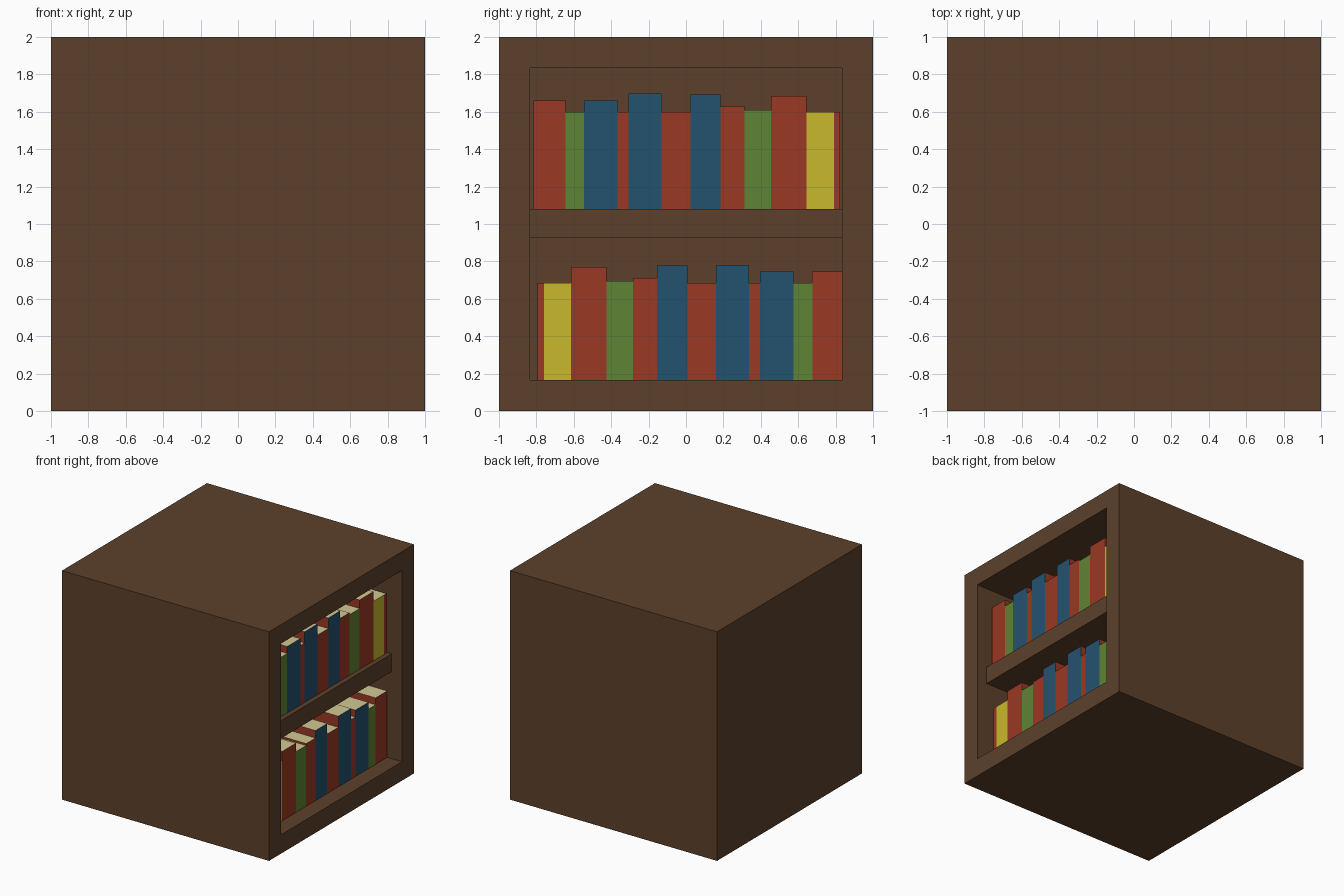
import bpy, bmesh
from mathutils import Vector

if "Cube" in bpy.data.objects:
    bpy.data.objects.remove(bpy.data.objects["Cube"])

WALL = 0.165      # frame thickness
BACK_X = 0.35     # inner back wall
SHELF_X = 0.90    # front edge of the shelf
BOOK_X = 0.857    # front of the book spines


def material(name, hex_code):
    def lin(c):
        return c / 12.92 if c <= 0.04045 else ((c + 0.055) / 1.055) ** 2.4
    rgb = [lin(int(hex_code[i:i + 2], 16) / 255) for i in (0, 2, 4)]
    m = bpy.data.materials.new(name)
    m.diffuse_color = (*rgb, 1)
    m.use_nodes = True
    m.node_tree.nodes["Principled BSDF"].inputs["Base Color"].default_value = m.diffuse_color
    return m


wood = material("brown wood", "5c402b")
pages = material("cream pages", "d2c892")
covers = {
    "red": material("red cover", "9a3823"),
    "blue": material("blue cover", "24526f"),
    "green": material("green cover", "5f8435"),
    "yellow": material("yellow cover", "c9b92c"),
}


def finish(bm, name, mats):
    me = bpy.data.meshes.new(name)
    bm.to_mesh(me)
    bm.free()
    for m in mats:
        me.materials.append(m)
    ob = bpy.data.objects.new(name, me)
    bpy.context.collection.objects.link(ob)
    return ob


def box(lo, hi):
    lo, hi = Vector(lo), Vector(hi)
    bm = bmesh.new()
    bmesh.ops.create_cube(bm, size=1)
    bmesh.ops.scale(bm, vec=hi - lo, verts=bm.verts)
    bmesh.ops.translate(bm, vec=(lo + hi) / 2, verts=bm.verts)
    bm.normal_update()
    return bm


# Cabinet: cube with a recess pushed into its +x face
bm = box((-1, -1, 0), (1, 1, 2))
front = max(bm.faces, key=lambda f: f.normal.x)
bmesh.ops.inset_region(bm, faces=[front], thickness=WALL, use_even_offset=True)
recess = bmesh.ops.extrude_discrete_faces(bm, faces=[front])["faces"][0]
bmesh.ops.translate(bm, vec=(BACK_X - 1, 0, 0), verts=recess.verts)
finish(bm, "cabinet", [wood])

# Middle shelf
finish(box((BACK_X, -1 + WALL, 0.925), (SHELF_X, 1 - WALL, 1.08)), "shelf", [wood])

# Books of the lower row: right edge in y, height, spine colour
row = [(-0.76, 0.52, "red"), (-0.615, 0.52, "yellow"), (-0.425, 0.605, "red"),
       (-0.283, 0.53, "green"), (-0.155, 0.547, "red"), (0.007, 0.612, "blue"),
       (0.16, 0.52, "red"), (0.337, 0.617, "blue"), (0.395, 0.52, "red"),
       (0.575, 0.58, "blue"), (0.675, 0.52, "green"), (0.835, 0.58, "red")]


def book(name, y0, y1, z0, height, colour):
    bm = box((BACK_X, y0, z0), (BOOK_X, y1, z0 + height))
    for f in bm.faces:      # spine, page top, red sides
        f.material_index = 0 if f.normal.x > 0.5 else 1 if f.normal.z > 0.5 else 2
    finish(bm, name, [covers[colour], pages, covers["red"]])


# Lower row, and the upper row as its mirror image
y0 = -0.793
for i, (y1, h, colour) in enumerate(row):
    book(f"lower_book_{i + 1}", y0, y1, WALL, h, colour)
    book(f"upper_book_{i + 1}", 0.03 - y1 - (0.01 if i == 11 else 0), 0.03 - y0, 1.08, h, colour)
    y0 = y1
